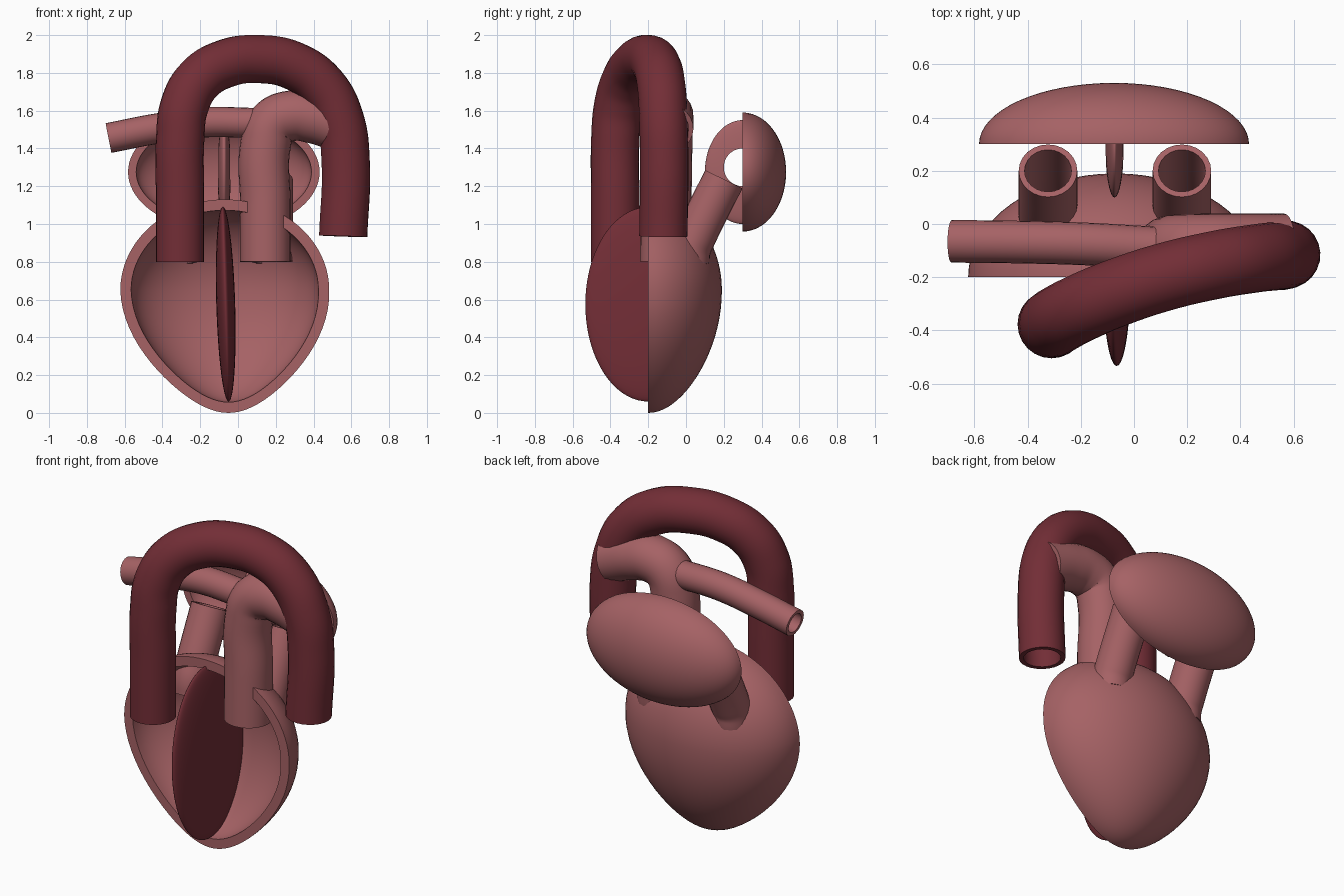
import bpy, bmesh, math
from mathutils import Matrix, Vector

if "Cube" in bpy.data.objects:
    bpy.data.objects.remove(bpy.data.objects["Cube"], do_unlink=True)


def material(name, rgb):
    m = bpy.data.materials.new(name)
    m.use_nodes = True
    m.diffuse_color = (*rgb, 1)
    bsdf = next(n for n in m.node_tree.nodes if n.type == 'BSDF_PRINCIPLED')
    bsdf.inputs["Base Color"].default_value = (*rgb, 1)
    return m


PINK = material("muscle pink", (0.38, 0.122, 0.13))
RED = material("dark red", (0.17, 0.027, 0.037))


def finish(ob, mat):
    """Apply modifiers, then colour and smooth the part."""
    bpy.ops.object.select_all(action='DESELECT')
    ob.select_set(True)
    bpy.context.view_layer.objects.active = ob
    bpy.ops.object.convert(target='MESH')
    ob.data.materials.clear()
    ob.data.materials.append(mat)
    bpy.ops.object.shade_smooth_by_angle(angle=math.radians(40))
    return ob


def mesh_object(name, bm):
    me = bpy.data.meshes.new(name)
    bm.to_mesh(me)
    bm.free()
    ob = bpy.data.objects.new(name, me)
    bpy.context.collection.objects.link(ob)
    return ob


def vessel(name, points, radius, wall, mat):
    """Hollow tube swept along a smooth path."""
    cu = bpy.data.curves.new(name, 'CURVE')
    cu.dimensions = '3D'
    cu.bevel_depth = radius - wall / 2
    cu.bevel_resolution = 10
    cu.resolution_u = 10
    sp = cu.splines.new('BEZIER')
    sp.bezier_points.add(len(points) - 1)
    for bp, p in zip(sp.bezier_points, points):
        bp.co = p
        bp.handle_left_type = bp.handle_right_type = 'AUTO'
    ob = bpy.data.objects.new(name, cu)
    bpy.context.collection.objects.link(ob)
    finish(ob, mat)
    mod = ob.modifiers.new("wall", 'SOLIDIFY')
    mod.thickness = wall
    mod.offset = 0
    return finish(ob, mat)


def sphere(bm):
    bmesh.ops.create_uvsphere(bm, u_segments=64, v_segments=40, radius=1)


def half_shell(name, centre, size, low, taper, wall, mat):
    """Thick half ellipsoid open at the front; low is the radius below the centre."""
    bm = bmesh.new()
    sphere(bm)
    bmesh.ops.delete(bm, geom=[f for f in bm.faces if f.calc_center_median().y < 0], context='FACES')
    rim = [e for e in bm.edges if e.is_boundary]
    outer = bm.verts[:]
    twin = bmesh.ops.duplicate(bm, geom=outer + bm.edges[:] + bm.faces[:])["vert_map"]
    inner = {twin[v] for v in outer}
    for e in rim:
        a, b = e.verts
        bm.faces.new((a, b, twin[b], twin[a]))
    for v in bm.verts:
        t = wall if v in inner else 0
        s = v.co.z
        below = min(s, 0)
        v.co = Vector((v.co.x * (size[0] - t) * (1 - taper * below ** 2) - 0.07 * taper * below,
                       v.co.y * (size[1] - t) * (1 - taper / 2 * below ** 2),
                       s * ((size[2] if s > 0 else low) - t))) + Vector(centre)
    bmesh.ops.recalc_face_normals(bm, faces=bm.faces[:])
    return finish(mesh_object(name, bm), mat)


def disc(name, centre, size, tilt, mat):
    """Thin lens shaped wall."""
    bm = bmesh.new()
    sphere(bm)
    bmesh.ops.transform(bm, verts=bm.verts[:], matrix=Matrix.Translation(centre)
                        @ Matrix.Rotation(tilt, 4, 'Y') @ Matrix.Diagonal((*size, 1)))
    return finish(mesh_object(name, bm), mat)


# Chambers, open at the front
half_shell("ventricle_shell", (-0.07, -0.2, 0.65), (0.553, 0.39, 0.48), 0.65, 0.28, 0.057, PINK)
half_shell("atrium_shell", (-0.075, 0.3, 1.275), (0.507, 0.23, 0.315), 0.315, 0, 0.043, PINK)

# Dividing walls
disc("ventricle_septum", (-0.065, -0.2, 0.575), (0.05, 0.333, 0.515), -0.03, RED)
septum = disc("atrium_septum", (-0.073, 0.3, 1.275), (0.035, 0.2, 0.275), 0, PINK)

# Round opening through the upper dividing wall
bm = bmesh.new()
bmesh.ops.create_cone(bm, cap_ends=True, segments=48, radius1=0.1, radius2=0.1, depth=0.4,
                      matrix=Matrix.Translation((-0.073, 0.3, 1.3)) @ Matrix.Rotation(math.pi / 2, 4, 'Y'))
cutter = mesh_object("opening_cutter", bm)
cutter.hide_render = True
cut = septum.modifiers.new("opening", 'BOOLEAN')
cut.operation = 'DIFFERENCE'
cut.object = cutter
finish(septum, PINK)
bpy.data.objects.remove(cutter, do_unlink=True)

# Passages between upper and lower chambers
for side, x in (("right", -0.323), ("left", 0.18)):
    vessel(side + "_valve_tube", [(x, 0.015, 0.8), (x, 0.023, 0.87), (x, 0.048, 0.93), (x, 0.2, 1.237)],
           0.11, 0.022, PINK)

# Large dark arch
vessel("aorta", [(-0.307, -0.375, 0.8), (-0.307, -0.375, 1.15), (-0.306, -0.374, 1.45),
                 (-0.285, -0.36, 1.62), (-0.21, -0.32, 1.76), (-0.07, -0.26, 1.848),
                 (0.11, -0.2, 1.873), (0.3, -0.155, 1.835), (0.45, -0.13, 1.725),
                 (0.54, -0.12, 1.55), (0.57, -0.115, 1.33), (0.557, -0.12, 0.935)], 0.128, 0.026, RED)

# Trunk with its bend, and the long thin branch
vessel("pulmonary_trunk", [(0.145, -0.11, 0.8), (0.145, -0.105, 1.1), (0.146, -0.1, 1.42),
                           (0.185, -0.097, 1.53), (0.285, -0.095, 1.573), (0.4, -0.095, 1.56),
                           (0.565, -0.095, 1.505)], 0.134, 0.025, PINK)
vessel("pulmonary_branch", [(-0.685, -0.065, 1.455), (-0.43, -0.068, 1.505),
                            (-0.18, -0.075, 1.538), (0.08, -0.09, 1.535)], 0.08, 0.022, PINK)
